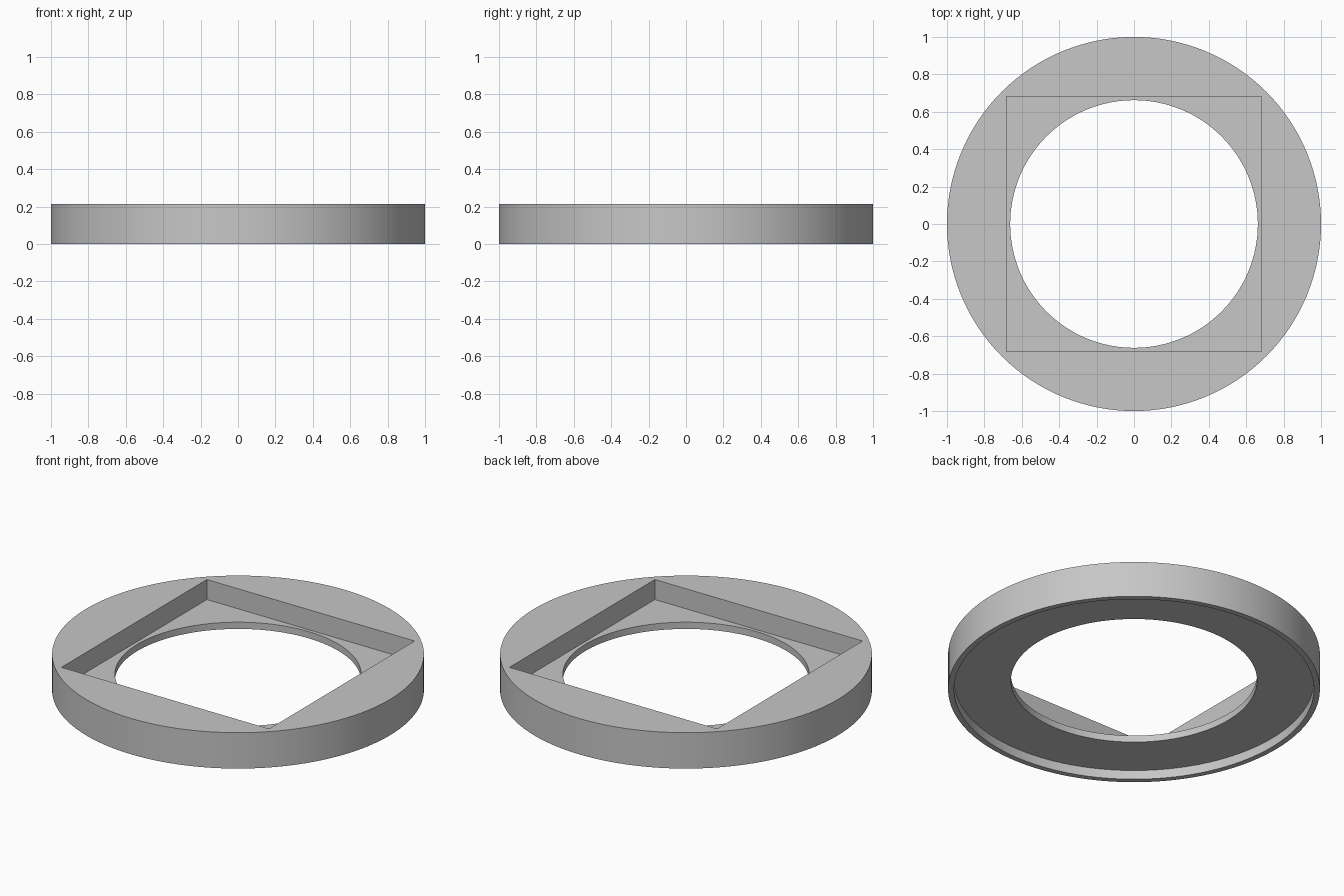
import bpy
import math

cube = bpy.data.objects.get("Cube")
if cube:
    bpy.data.objects.remove(cube, do_unlink=True)

HEIGHT = 0.213
SEGMENTS = 128

grey = bpy.data.materials.new("plain grey")
grey.use_nodes = True
colour = (0.57, 0.57, 0.57, 1)
grey.diffuse_color = colour
grey.node_tree.nodes["Principled BSDF"].inputs["Base Color"].default_value = colour


def disc(name, radius, bottom, top):
    bpy.ops.mesh.primitive_cylinder_add(
        vertices=SEGMENTS, radius=radius, depth=top - bottom,
        location=(0, 0, (top + bottom) / 2))
    ob = bpy.context.object
    ob.name = name
    ob.data.materials.append(grey)
    return ob


def box(name, half, bottom, top):
    bpy.ops.mesh.primitive_cube_add(size=1, location=(0, 0, (top + bottom) / 2))
    ob = bpy.context.object
    ob.name = name
    ob.scale = (2 * half, 2 * half, top - bottom)
    ob.data.materials.append(grey)
    return ob


# Round body
body = disc("adapter_ring", 1.0, 0, HEIGHT)

# Square pocket in the top, shallow round recess below, round through hole
cutters = [
    box("square_pocket_cutter", 0.682, 0.094, HEIGHT + 0.1),
    disc("bottom_recess_cutter", 0.968, -0.1, 0.054),
    disc("centre_hole_cutter", 0.662, -0.2, HEIGHT + 0.2),
]
for cutter in cutters:
    cutter.hide_render = True
    bpy.context.view_layer.update()
    bpy.ops.object.select_all(action="DESELECT")
    body.select_set(True)
    bpy.context.view_layer.objects.active = body
    cut = body.modifiers.new(cutter.name, "BOOLEAN")
    cut.operation = "DIFFERENCE"
    cut.solver = "EXACT"
    cut.object = cutter
    bpy.ops.object.modifier_apply(modifier=cut.name)
    bpy.data.objects.remove(cutter, do_unlink=True)

# Smooth round walls, sharp rims
body.select_set(True)
bpy.context.view_layer.objects.active = body
bpy.ops.object.shade_smooth_by_angle(angle=math.radians(30))
